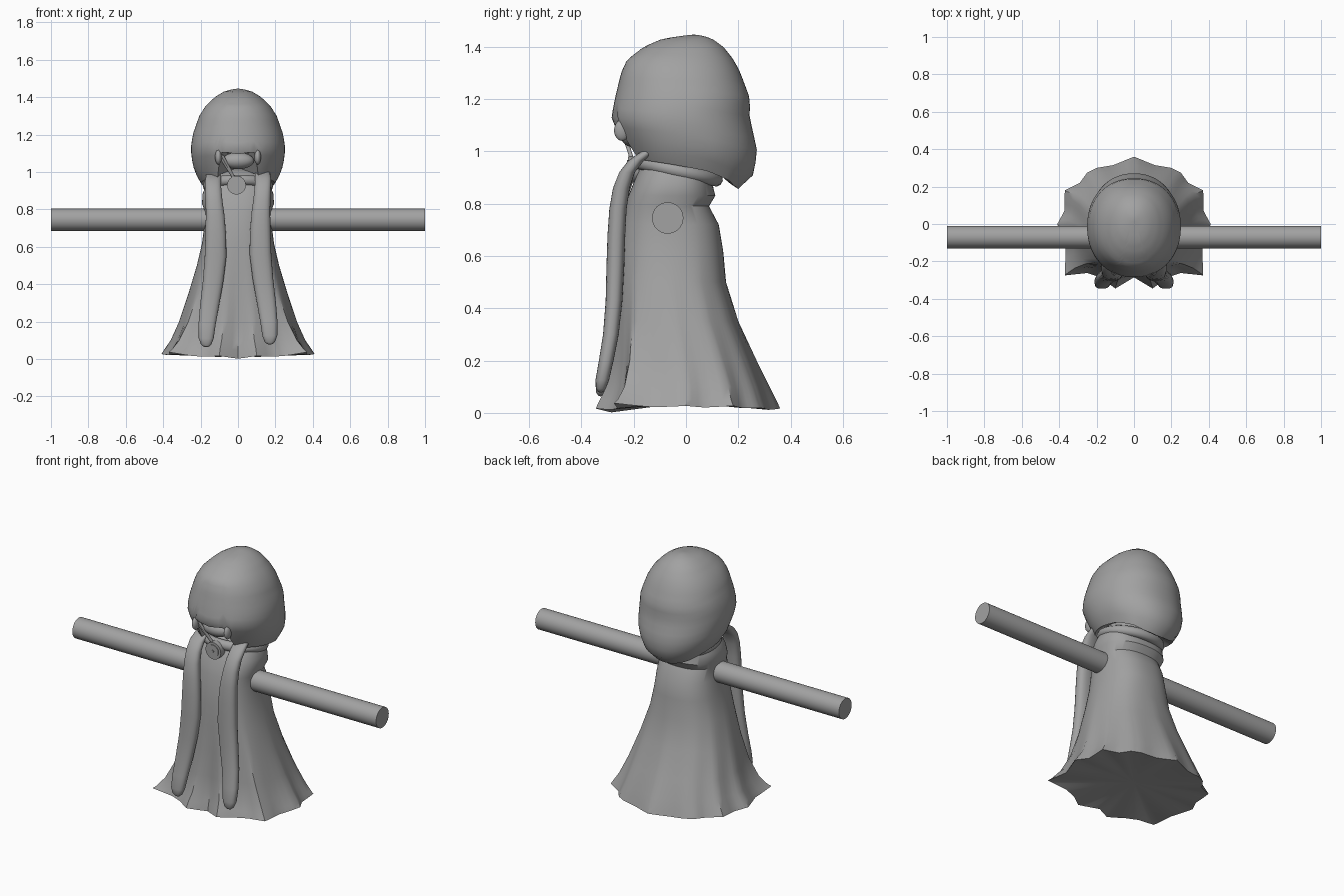
import bpy, bmesh, math
from mathutils import Vector

if "Cube" in bpy.data.objects:
    bpy.data.objects.remove(bpy.data.objects["Cube"])

grey = bpy.data.materials.new("cloth_grey")
grey.diffuse_color = (0.36, 0.36, 0.36, 1)
grey.use_nodes = True
grey.node_tree.nodes["Principled BSDF"].inputs["Base Color"].default_value = grey.diffuse_color


def finish(ob, name, angle=40):
    ob.name = name
    ob.data.materials.clear()
    ob.data.materials.append(grey)
    bpy.ops.object.select_all(action='DESELECT')
    ob.select_set(True)
    bpy.context.view_layer.objects.active = ob
    bpy.ops.object.shade_smooth_by_angle(angle=math.radians(angle))
    return ob


def loft(name, rings, start, end, angle=40):
    """Skin closed rings and close both ends to a centre point."""
    bm = bmesh.new()
    rows = [[bm.verts.new(p) for p in r] for r in rings]
    n = len(rows[0])
    for a, b in zip(rows, rows[1:]):
        for i in range(n):
            j = (i + 1) % n
            bm.faces.new((a[i], a[j], b[j], b[i]))
    for row, tip in ((rows[0], start), (rows[-1], end)):
        v = bm.verts.new(tip)
        for i in range(n):
            bm.faces.new((row[i], row[(i + 1) % n], v))
    bmesh.ops.recalc_face_normals(bm, faces=bm.faces)
    me = bpy.data.meshes.new(name)
    bm.to_mesh(me)
    bm.free()
    ob = bpy.data.objects.new(name, me)
    bpy.context.collection.objects.link(ob)
    return finish(ob, name, angle)


def interp(table, x, k=1):
    """Linear lookup in a table sorted by its first column."""
    if x <= table[0][0]:
        return table[0][k]
    for a, b in zip(table, table[1:]):
        if x <= b[0]:
            return a[k] + (b[k] - a[k]) * (x - a[0]) / (b[0] - a[0])
    return table[-1][k]


def superellipse(t, e):
    c, s = math.cos(t), math.sin(t)
    r = (abs(c) ** e + abs(s) ** e) ** (-1 / e)
    return c * r, s * r


# Gown: scalloped hem blending up into a rounded body
half = [(0, -.285), (.1, -.345), (.18, -.285), (.25, -.262), (.37, -.275), (.365, -.13),
        (.41, 0), (.372, .07), (.37, .18), (.29, .22), (.25, .275), (.2, .30),
        (.11, .315), (0, .36)]
outline = half + [(-x, y) for x, y in half[-2:0:-1]]
hem = []
for i, (x, y) in enumerate(outline):
    x2, y2 = outline[(i + 1) % len(outline)]
    hem += [(x + (x2 - x) * k / 3, y + (y2 - y) * k / 3) for k in range(3)]
# height, half width, front, back, scallop strength
gown_rows = [(.02, .41, -.345, .36, 1), (.05, .395, -.33, .345, .95),
             (.1, .36, -.305, .32, .75), (.2, .315, -.285, .27, .45),
             (.35, .265, -.27, .20, .2), (.5, .22, -.262, .153, .08), (.62, .192, -.255, .142, 0),
             (.72, .18, -.245, .125, 0), (.79, .178, -.23, .088, 0), (.83, .192, -.22, .112, 0),
             (.88, .19, -.2, .1, 0), (.95, .165, -.17, .1, 0), (1.0, .12, -.12, .08, 0)]
rings = []
for z, hx, y0, y1, w in gown_rows:
    ring = []
    for x, y in hem:
        u, v = x / .41, (y - .0075) / .3525
        eu, ev = superellipse(math.atan2(v, u), 2.4)
        px, py = u * w + eu * (1 - w), v * w + ev * (1 - w)
        pz = max(0, .2 * (math.hypot(x, y) - .275)) if w == 1 else z
        ring.append((px * hx, (y0 + y1) / 2 + py * (y1 - y0) / 2, pz))
    rings.append(ring)
loft("gown", rings, (0, 0, .04), (0, -.02, 1.02))

# Hood: dome trimmed by a sloping lower edge with a notch at the front
# height, half width, front, back
dome = [(.85, .11, -.1, .19), (.89, .16, -.15, .25), (.93, .192, -.19, .262), (1.0, .232, -.225, .272),
        (1.08, .249, -.265, .255), (1.13, .252, -.285, .243), (1.2, .242, -.272, .245),
        (1.3, .207, -.248, .208), (1.35, .175, -.225, .182), (1.4, .125, -.16, .142),
        (1.43, .075, -.09, .1), (1.442, .035, -.01, .065), (1.446, 0, .03, .03)]
edge = [(-.27, .975), (-.2, .965), (-.1, .95), (.05, .925), (.2, .87), (.27, .855)]
notch = [(0, 1.095), (.06, 1.105), (.088, 1.105), (.12, .97)]


def hood_point(t, z):
    hx, y0, y1 = (interp(dome, z, k) for k in (1, 2, 3))
    c, s = superellipse(t, 2.15)
    return Vector((hx * c, (y0 + y1) / 2 + s * (y1 - y0) / 2, z))


angles = [2 * math.pi * i / 72 for i in range(72)]
low = []
for t in angles:
    b = interp(edge, .265 * math.sin(t))
    x = abs(.25 * math.cos(t))
    if math.sin(t) < 0 and x < .12:
        b = max(b, interp(notch, x))
    low.append(b)
rings = [[hood_point(t, b) * .85 + Vector((0, 0, b * .15 + .02)) for t, b in zip(angles, low)]]
for i in range(20):
    f = 1 - (1 - i / 20) ** 1.8
    rings.append([hood_point(t, b + (1.446 - b) * f) for t, b in zip(angles, low)])
loft("hood", rings, (0, 0, 1.02), (0, .03, 1.446))


def sphere(name, loc, scale):
    bpy.ops.mesh.primitive_uv_sphere_add(segments=24, ring_count=12, radius=1, location=loc)
    ob = bpy.context.object
    ob.scale = scale
    return finish(ob, name)


# Lip inside the notch and hood folds at its corners
sphere("lip", (0, -.2, 1.06), (.085, .05, .045))
for side in (-1, 1):
    sphere("hood_fold", (side * .105, -.245, 1.08), (.018, .03, .04))

# Scarf tails: height, centre x, half width, centre y, half depth
tail = [(.0, .17, .014, -.326, .01), (.012, .17, .028, -.325, .018), (.045, .17, .04, -.32, .026),
        (.12, .165, .046, -.305, .028), (.22, .152, .051, -.287, .03), (.35, .133, .055, -.275, .032),
        (.48, .12, .058, -.27, .034), (.6, .119, .055, -.266, .034), (.7, .122, .05, -.26, .033),
        (.78, .128, .045, -.247, .032), (.84, .132, .043, -.225, .03), (.885, .134, .042, -.19, .03),
        (.92, .13, .04, -.14, .03)]
for side, base in ((-1, .066), (1, .08)):
    rings = []
    for z, cx, w, cy, d in tail:
        pts = [superellipse(2 * math.pi * i / 20, 2.6) for i in range(20)]
        rings.append([(side * cx + w * c, cy + d * s, z + base) for c, s in pts])
    loft("scarf_tail", rings, (side * .17, -.326, base - .003), (side * .13, -.13, base + .925))

# Scarf loop around the neck
bpy.ops.mesh.primitive_torus_add(major_segments=40, minor_segments=10, major_radius=.16,
                                 minor_radius=.028, location=(0, -.03, .925),
                                 rotation=(-.22, 0, 0))
bpy.context.object.scale = (1, .93, 1)
finish(bpy.context.object, "scarf_loop")


def cylinder(name, a, b, r, sides):
    a, b = Vector(a), Vector(b)
    d = b - a
    bpy.ops.mesh.primitive_cylinder_add(vertices=sides, radius=r, depth=d.length,
                                        location=(a + b) / 2,
                                        rotation=d.to_track_quat('Z', 'Y').to_euler())
    return finish(bpy.context.object, name)


# Button with raised stud, and the cords holding it to the hood
cylinder("button", (-.008, -.18, .93), (-.008, -.222, .93), .05, 32)
cylinder("button_rim", (-.008, -.2, .93), (-.008, -.226, .93), .036, 32)
cylinder("button_stud", (-.008, -.2, .93), (-.008, -.231, .93), .007, 12)
for x in (-.1, -.085):
    cylinder("cord", (x, -.245, 1.09), (-.02, -.205, .965), .008, 10)

# Pole through the body
cylinder("pole", (-1, -.07, .745), (1, -.07, .745), .06, 32)
